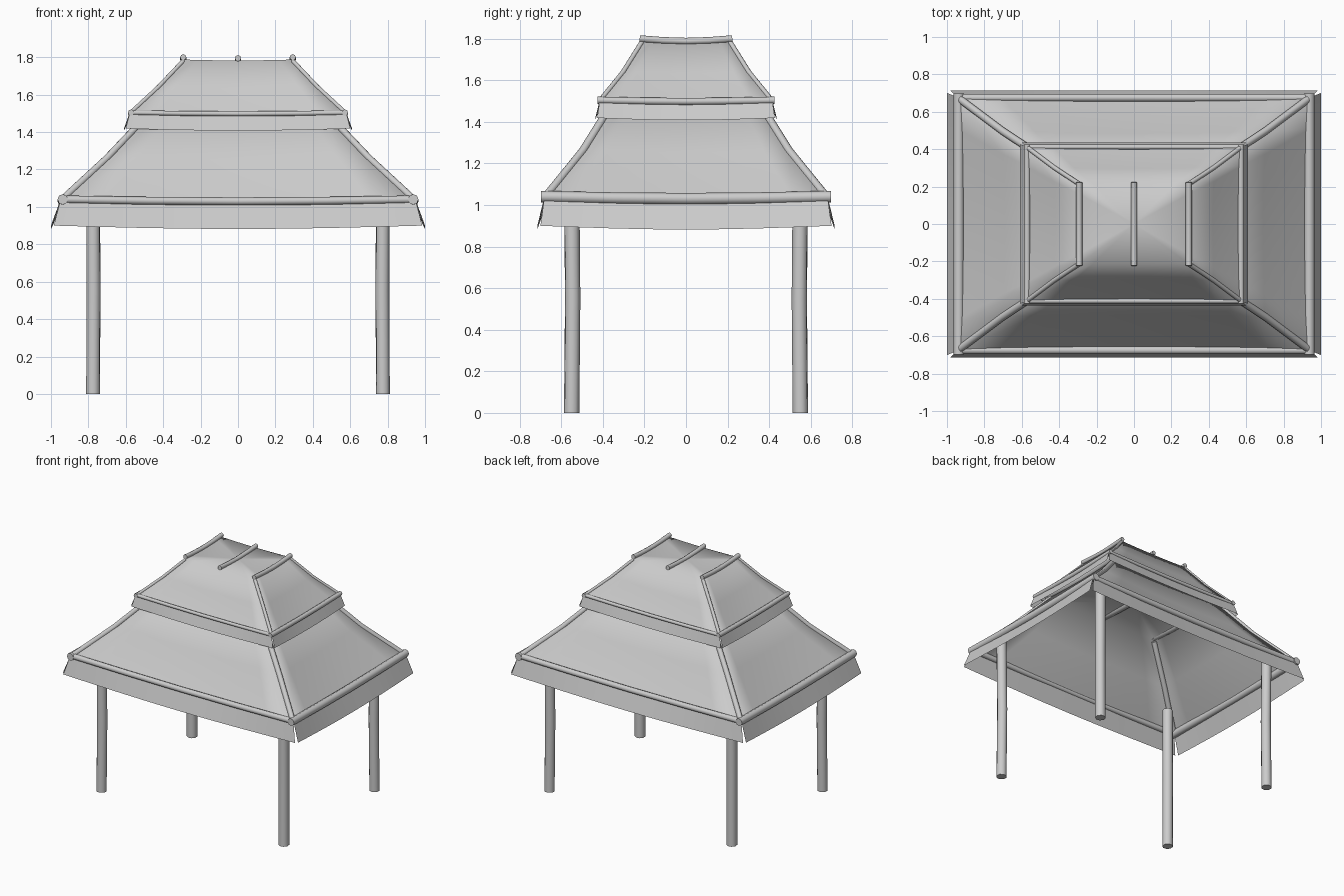
import bpy, bmesh, math
from mathutils import Vector

if "Cube" in bpy.data.objects:
    bpy.data.objects.remove(bpy.data.objects["Cube"])

grey = bpy.data.materials.new("plain_grey")
grey.use_nodes = True
grey.diffuse_color = (0.6, 0.6, 0.6, 1)
grey.node_tree.nodes["Principled BSDF"].inputs["Base Color"].default_value = (0.6, 0.6, 0.6, 1)


def add_mesh(name, mesh, angle):
    mesh.materials.clear()
    mesh.materials.append(grey)
    ob = bpy.data.objects.new(name, mesh)
    bpy.context.collection.objects.link(ob)
    bpy.ops.object.select_all(action="DESELECT")
    ob.select_set(True)
    bpy.context.view_layer.objects.active = ob
    bpy.ops.object.shade_smooth_by_angle(angle=math.radians(angle))
    return ob


def rod(name, points, radius):
    """Round pole swept along a path, with closed ends."""
    curve = bpy.data.curves.new(name, "CURVE")
    curve.dimensions = "3D"
    curve.bevel_depth = radius
    curve.bevel_resolution = 2
    curve.use_fill_caps = True
    spline = curve.splines.new("POLY")
    spline.points.add(len(points) - 1)
    for p, co in zip(spline.points, points):
        p.co = (*co, 1)
    temp = bpy.data.objects.new(name + "_path", curve)
    mesh = bpy.data.meshes.new_from_object(temp)
    bpy.data.objects.remove(temp)
    bpy.data.curves.remove(curve)
    return add_mesh(name, mesh, 50)


def sagging_rod(name, a, b, radius, sag):
    a, b = Vector(a), Vector(b)
    pts = [a.lerp(b, i / 4) - Vector((0, 0, sag * math.sin(math.pi * i / 4))) for i in range(5)]
    return rod(name, pts, radius)


COLS = 8
EAVE, MID, TOP = (0.947, 0.68, 0.0), (0.70, 0.495, 0.228), (0.48, 0.35, 0.46)


def edge_line(a, b, sag, pull):
    """Points along one cloth edge, drooping and pulled inward at mid span."""
    a, b = Vector(a), Vector(b)
    mid = (a + b) / 2
    inward = Vector((-mid.x, -mid.y, 0)).normalized()
    out = []
    for i in range(COLS + 1):
        s = math.sin(math.pi * i / COLS)
        out.append(a.lerp(b, i / COLS) - Vector((0, 0, sag * s)) + inward * pull * s)
    return out


def corners(ring):
    x, y, z = ring
    return [(-x, -y, z), (x, -y, z), (x, y, z), (-x, y, z)]


def tier(prefix, scale, height):
    place = lambda p: Vector(p) * scale + Vector((0, 0, height))

    # draped roof cloth: three rings and a sunken top
    bm = bmesh.new()
    loops = []
    for ring, sag, pull in ((EAVE, 0.03, 0.012), (MID, 0.02, 0.01), (TOP, 0.008, 0)):
        c = corners(ring)
        pts = [p for k in range(4) for p in edge_line(c[k], c[(k + 1) % 4], sag, pull)[:-1]]
        loops.append([bm.verts.new(place(p)) for p in pts])
    n = len(loops[0])
    for low, high in zip(loops, loops[1:]):
        for i in range(n):
            j = (i + 1) % n
            bm.faces.new((low[i], low[j], high[j], high[i]))
    centre = bm.verts.new(place((0, 0, TOP[2] - 0.015)))
    for i in range(n):
        bm.faces.new((loops[-1][i], loops[-1][(i + 1) % n], centre))
    mesh = bpy.data.meshes.new(prefix + "_roof_cloth")
    bm.to_mesh(mesh)
    bm.free()
    add_mesh(prefix + "_roof_cloth", mesh, 80)

    # hanging skirt: four flared panels, slit at the corners
    top = corners(EAVE)
    long_hem, short_hem = corners((0.985, 0.715, -0.145)), corners((1.0, 0.70, -0.145))
    for k, side in enumerate(("front", "left", "back", "right")):
        hem = short_hem if k % 2 else long_hem
        upper = edge_line(top[k], top[(k + 1) % 4], 0.03, 0.012)
        lower = edge_line(hem[k], hem[(k + 1) % 4], 0.018, 0)
        bm = bmesh.new()
        up = [bm.verts.new(place(p)) for p in upper]
        lo = [bm.verts.new(place(p)) for p in lower]
        for i in range(COLS):
            bm.faces.new((lo[i], lo[i + 1], up[i + 1], up[i]))
        mesh = bpy.data.meshes.new(f"{prefix}_{side}_skirt")
        bm.to_mesh(mesh)
        bm.free()
        add_mesh(f"{prefix}_{side}_skirt", mesh, 60)

    # frame poles: eave beams, hip rafters and top cross poles
    x, y, z = EAVE
    for s, a, b in ((-1, "front", "right"), (1, "back", "left")):
        sagging_rod(f"{prefix}_{a}_beam", place((-x, s * (y - 0.005), -0.005)),
                    place((x, s * (y - 0.005), -0.005)), 0.021 * scale, 0.01 * scale)
        sagging_rod(f"{prefix}_{b}_beam", place((s * (x - 0.01), -y - 0.018, -0.005)),
                    place((s * (x - 0.01), y + 0.018, -0.005)), 0.028 * scale, 0.01 * scale)
    for k in range(4):
        path = [place(corners(r)[k]) - Vector((0, 0, 0.012 * scale)) for r in (EAVE, MID, TOP)]
        rod(f"{prefix}_hip_rafter_{k + 1}", path, 0.02 * scale)
    for k, px in enumerate((-TOP[0], 0, TOP[0])):
        pz = TOP[2] + (0.02 if px else 0.012)
        sagging_rod(f"{prefix}_cross_pole_{k + 1}", place((px, -TOP[1] - 0.015, pz)),
                    place((px, TOP[1] + 0.015, pz)), 0.027 * scale, 0.02 * scale)


tier("lower", 1.0, 1.045)
tier("upper", 0.61, 1.507)

# four slightly bent posts
for sx, side in ((-1, "right"), (1, "left")):
    for sy, end in ((-1, "front"), (1, "back")):
        rod(f"{end}_{side}_post", [(sx * 0.775, sy * 0.55, 0), (sx * 0.772, sy * 0.545, 0.55),
                                   (sx * 0.775, sy * 0.55, 1.12)], 0.038)
